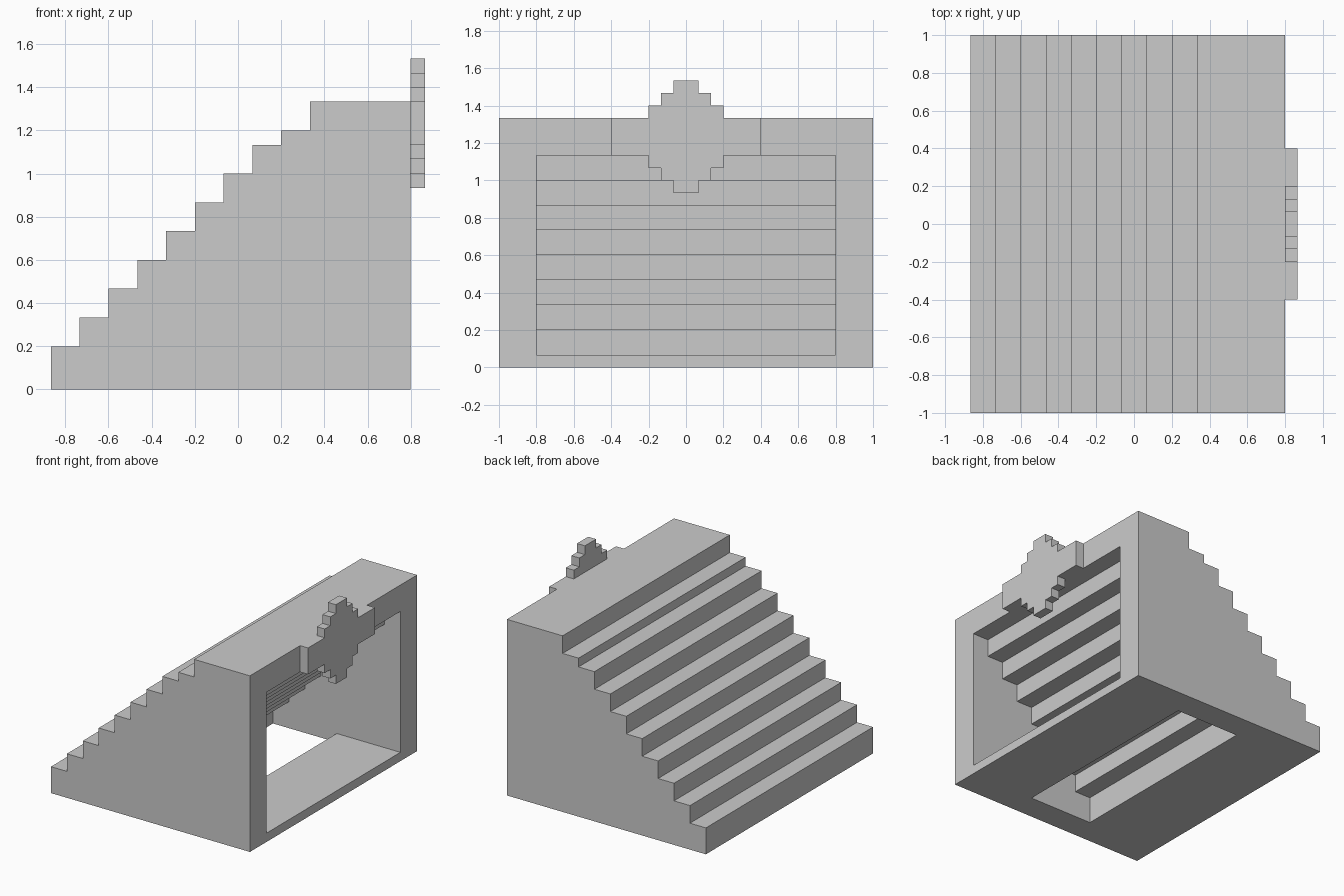
import bpy
import bmesh

U = 1 / 15  # one grid cell

if "Cube" in bpy.data.objects:
    bpy.data.objects.remove(bpy.data.objects["Cube"], do_unlink=True)

stone = bpy.data.materials.new("light_grey_stone")
stone.use_nodes = True
GREY = (0.6, 0.6, 0.6, 1)
stone.diffuse_color = GREY
stone.node_tree.nodes["Principled BSDF"].inputs["Base Color"].default_value = GREY


def prism(name, outline, start, depth):
    """Extrude a closed outline of grid points by a grid vector."""
    bm = bmesh.new()
    face = bm.faces.new([bm.verts.new(start(a, b)) for a, b in outline])
    extruded = bmesh.ops.extrude_face_region(bm, geom=[face])["geom"]
    moved = [v for v in extruded if isinstance(v, bmesh.types.BMVert)]
    bmesh.ops.translate(bm, verts=moved, vec=depth)
    bmesh.ops.recalc_face_normals(bm, faces=bm.faces)
    bmesh.ops.scale(bm, vec=(U, U, U), verts=bm.verts)
    mesh = bpy.data.meshes.new(name)
    bm.to_mesh(mesh)
    bm.free()
    mesh.materials.append(stone)
    obj = bpy.data.objects.new(name, mesh)
    bpy.context.collection.objects.link(obj)
    return obj


# Solid staircase: regular steps, a half-height step, then the landing
profile = [(12, 0), (-13, 0)]
for i in range(8):
    profile += [(-13 + 2 * i, 3 + 2 * i), (-11 + 2 * i, 3 + 2 * i)]
profile += [(3, 18), (5, 18), (5, 20), (12, 20)]
# drop the doubled level so that each riser joins the next tread
path = [profile[0], profile[1]] + profile[2:]
staircase = prism("staircase", path, lambda x, z: (x, -15, z), (0, 30, 0))

# Hollow under the steps, with a stepped ceiling and a slot through the floor
hollow = [(4, 1), (4, -1), (-4, -1)]
for i in range(7):
    hollow += [(-4 + 2 * i, 3 + 2 * i), (-2 + 2 * i, 3 + 2 * i)]
hollow += [(10, 17), (13, 17), (13, 1)]
cutter = prism("hollow_cutter", hollow, lambda x, z: (x, -12, z), (0, 24, 0))
cutter.hide_render = True
cutter.hide_viewport = True
cutter.display_type = 'WIRE'
cut = staircase.modifiers.new("hollow", 'BOOLEAN')
cut.operation = 'DIFFERENCE'
cut.solver = 'EXACT'
cut.object = cutter

# Stepped crest with side arms over the opening
half = []
for width, low, high in ((1, 14, 15), (2, 15, 16), (3, 16, 17), (6, 17, 20),
                         (3, 20, 21), (2, 21, 22), (1, 22, 23)):
    half += [(width, low), (width, high)]
crest = half + [(-y, z) for y, z in reversed(half)]
prism("crest_plate", crest, lambda y, z: (12, y, z), (1, 0, 0))
